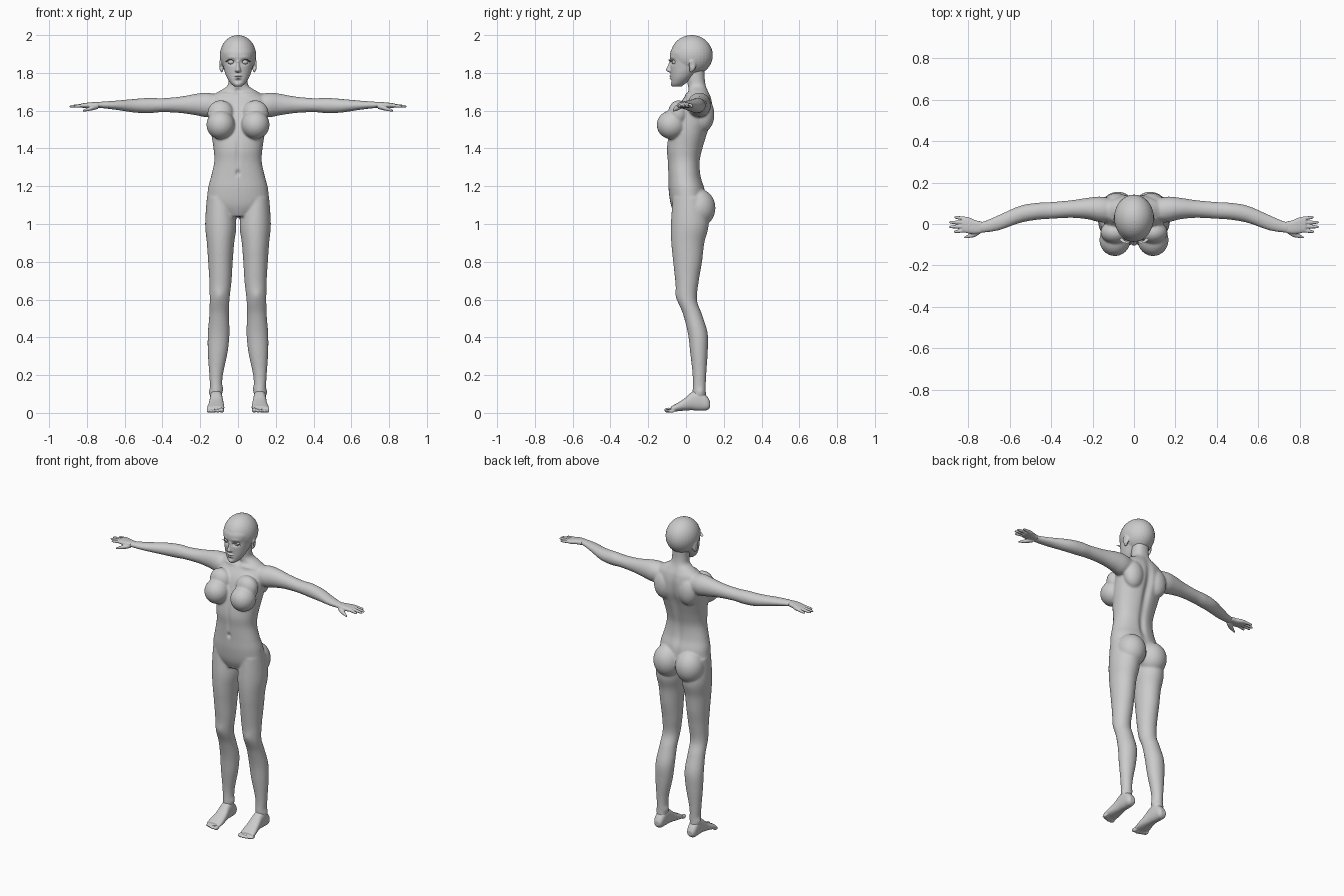
import bpy, bmesh, math
from mathutils import Vector, Matrix

ORDER = {'x': lambda t, a, b: (t, a, b), 'y': lambda t, a, b: (a, t, b), 'z': lambda t, a, b: (a, b, t)}


def spline(rows, steps=6):
    """Catmull-Rom interpolation of section rows."""
    out = []
    for i in range(len(rows) - 1):
        p0, p1, p2, p3 = rows[max(i - 1, 0)], rows[i], rows[i + 1], rows[min(i + 2, len(rows) - 1)]
        for k in range(steps):
            t = k / steps
            out.append([0.5 * (2 * b + (c - a) * t + (2 * a - 5 * b + 4 * c - d) * t * t
                               + (3 * b - a - 3 * c + d) * t ** 3) for a, b, c, d in zip(p0, p1, p2, p3)])
    return out + [list(rows[-1])]


def loft(bm, axis, rows, side=1, power=2.0, n=32):
    """Closed skin through sections (t, a0, a1, b0, b1) along an axis."""
    rings = []
    for t, a0, a1, b0, b1 in spline(rows):
        ring = []
        for k in range(n):
            c, s = math.cos(2 * math.pi * k / n), math.sin(2 * math.pi * k / n)
            a = (a0 + a1) / 2 + (a1 - a0) / 2 * math.copysign(abs(c) ** (2 / power), c)
            b = (b0 + b1) / 2 + (b1 - b0) / 2 * math.copysign(abs(s) ** (2 / power), s)
            x, y, z = ORDER[axis](t, a, b)
            ring.append(bm.verts.new((x * side, y, z)))
        rings.append(ring)
    for r, q in zip(rings, rings[1:]):
        for k in range(n):
            bm.faces.new((r[k], r[(k + 1) % n], q[(k + 1) % n], q[k]))
    bm.faces.new(rings[0])
    bm.faces.new(rings[-1])


def ball(bm, c, r, side=1, tilt=0):
    m = Matrix.Translation((c[0] * side, c[1], c[2])) @ Matrix.Rotation(tilt * side, 4, 'Z') @ Matrix.Diagonal((*r, 1))
    bmesh.ops.create_uvsphere(bm, u_segments=32, v_segments=20, radius=1, matrix=m)


def make(name, bm):
    bmesh.ops.recalc_face_normals(bm, faces=bm.faces[:])
    me = bpy.data.meshes.new(name)
    bm.to_mesh(me)
    bm.free()
    ob = bpy.data.objects.new(name, me)
    bpy.context.collection.objects.link(ob)
    me.shade_smooth()
    return ob


def fuse(name, bm, voxel, smooth, dents=()):
    """Merge overlapping parts to one skin, then push soft dents (centre, radius, move) on both sides."""
    ob = make(name, bm)
    m = ob.modifiers.new("fuse", 'REMESH')
    m.mode, m.voxel_size = 'VOXEL', voxel
    m = ob.modifiers.new("soften", 'SMOOTH')
    m.factor, m.iterations = 0.5, smooth
    dg = bpy.context.evaluated_depsgraph_get()
    me = bpy.data.meshes.new_from_object(ob.evaluated_get(dg))
    ob.modifiers.clear()
    ob.data = me
    for v in me.vertices:
        p = Vector((abs(v.co.x), v.co.y, v.co.z))
        sgn = 1 if v.co.x >= 0 else -1
        for c, r, mv in dents:
            d = sum(((p[i] - c[i]) / r[i]) ** 2 for i in range(3))
            if d < 5:
                w = math.exp(-d)
                v.co += Vector((mv[0] * sgn, mv[1], mv[2])) * w
    me.shade_smooth()
    return ob


# body: torso and neck
bm = bmesh.new()
torso = [(1.04, .07, -.055, .07), (1.10, .155, -.08, .10), (1.18, .160, -.092, .10), (1.25, .143, -.094, .08),
         (1.33, .126, -.097, .075), (1.40, .130, -.102, .09), (1.48, .142, -.09, .115), (1.55, .150, -.07, .138),
         (1.62, .155, -.045, .142), (1.67, .145, -.01, .133), (1.70, .105, .01, .12), (1.73, .058, .01, .107),
         (1.77, .05, .005, .10), (1.83, .05, .01, .10)]
loft(bm, 'z', [(z, -w, w, f, b) for z, w, f, b in torso], power=2.2)
leg = [(1.14, .03, .165, -.07, .10), (1.0, .009, .174, -.08, .12), (.9, .02, .165, -.078, .097),
       (.8, .028, .158, -.068, .085), (.7, .034, .152, -.057, .068), (.6, .045, .150, -.045, .058),
       (.52, .048, .152, -.015, .085), (.42, .045, .160, .01, .115), (.32, .055, .160, .022, .115),
       (.2, .080, .152, .035, .107), (.12, .085, .147, .035, .105), (.06, .085, .147, .03, .11)]
arm = [(.09, .01, .12, 1.58, 1.68), (.16, .008, .132, 1.565, 1.695), (.22, .022, .127, 1.575, 1.69),
       (.30, .03, .115, 1.587, 1.675), (.40, .025, .106, 1.592, 1.666), (.47, .02, .102, 1.587, 1.668),
       (.55, .005, .088, 1.59, 1.662), (.65, -.03, .045, 1.605, 1.653), (.72, -.042, .015, 1.613, 1.648),
       (.75, -.044, .012, 1.615, 1.646)]
for s in (1, -1):
    loft(bm, 'z', leg, s)
    loft(bm, 'x', arm, s)
    ball(bm, (.092, -.077, 1.525), (.075, .078, .076), s)
    ball(bm, (.092, -.04, 1.585), (.07, .055, .07), s)
    ball(bm, (.078, .068, 1.085), (.087, .088, .10), s)
    ball(bm, (.085, .095, 1.58), (.065, .055, .09), s)
body_dents = [
    ((0, .13, 1.5), (.022, .08, .16), (0, -.016, 0)),      # spine groove
    ((0, .08, 1.27), (.02, .06, .1), (0, -.01, 0)),
    ((0, -.10, 1.27), (.01, .03, .014), (0, .012, 0)),     # navel
    ((0, -.10, 1.38), (.012, .04, .08), (0, .006, 0)),     # abdomen line
    ((.07, .0, 1.685), (.05, .04, .01), (0, -.007, .004)),  # collar bone
    ((0, .0, 1.705), (.014, .04, .015), (0, .010, 0)),     # throat notch
    ((.10, -.05, .62), (.03, .04, .035), (0, -.006, 0)),   # knee
    ((.152, .08, .11), (.03, .025, .02), (.008, 0, 0)),    # ankle bones
    ((.08, .07, .125), (.02, .025, .02), (-.007, 0, 0)),
]
fuse("body", bm, .006, 8, body_dents)

# feet
bm = bmesh.new()
foot = [(.128, .098, .135, .03, .06), (.11, .088, .146, .014, .09), (.07, .083, .149, .012, .125),
        (.03, .08, .15, .014, .11), (-.01, .075, .155, .012, .075), (-.05, .072, .163, .008, .05),
        (-.08, .074, .165, .006, .034)]
for s in (1, -1):
    loft(bm, 'y', foot, s, power=2.4)
    for x, y, r in ((.086, -.095, .0135), (.107, -.094, .010), (.125, -.089, .0095), (.142, -.083, .009), (.157, -.076, .0085)):
        ball(bm, (x, y, r + .001), (r, .02, r), s)
fuse("feet", bm, .004, 4)

# hands: palm, four fingers, thumb
bm = bmesh.new()
palm = [(.735, -.043, .012, 1.616, 1.645), (.765, -.047, .018, 1.615, 1.645), (.80, -.045, .033, 1.614, 1.642),
        (.83, -.038, .035, 1.616, 1.638)]
fingers = [((.815, -.031), (.870, -.038)), ((.82, -.012), (.893, -.014)),
           ((.82, .008), (.893, .008)), ((.81, .026), (.868, .033))]
for s in (1, -1):
    loft(bm, 'x', palm, s, power=2.6)
    for (x0, y0), (x1, y1) in fingers:
        rows = []
        for f, r in ((0, .009), (.5, .0085), (.85, .007), (1, .003)):
            x, y, z = x0 + (x1 - x0) * f, y0 + (y1 - y0) * f, 1.628 - .006 * f
            rows.append((x, y - r, y + r, z - r, z + r))
        loft(bm, 'x', rows, s, n=12)
    loft(bm, 'x', [(.74, -.045, -.015, 1.610, 1.635), (.77, -.063, -.03, 1.602, 1.628),
                   (.80, -.068, -.050, 1.597, 1.615), (.82, -.070, -.062, 1.595, 1.604)], s, n=16)
fuse("hands", bm, .0032, 3)

# head: skull, face, nose, lips, ears
bm = bmesh.new()
ball(bm, (0, .030, 1.893), (.096, .112, .107))
face = [(1.727, .018, -.070, -.025), (1.742, .036, -.078, -.005), (1.77, .056, -.080, .03), (1.80, .069, -.081, .06),
        (1.83, .077, -.083, .09), (1.87, .084, -.084, .11), (1.91, .088, -.083, .11), (1.95, .07, -.062, .09)]
loft(bm, 'z', [(z, -w, w, f, b) for z, w, f, b in face], power=2.1)
nose = [(1.803, .012, -.092, -.06), (1.811, .017, -.104, -.06), (1.82, .014, -.105, -.06),
        (1.84, .009, -.096, -.06), (1.865, .009, -.088, -.06)]
loft(bm, 'z', [(z, -w, w, f, b) for z, w, f, b in nose], n=20)
ball(bm, (0, -.079, 1.783), (.021, .011, .006))
ball(bm, (0, -.077, 1.772), (.018, .011, .006))
ball(bm, (0, -.066, 1.742), (.02, .015, .015))
for s in (1, -1):
    ball(bm, (.09, .035, 1.842), (.009, .02, .032), s, .4)
    ball(bm, (.086, .028, 1.818), (.008, .012, .016), s, .3)
face_dents = [
    ((.036, -.08, 1.857), (.022, .03, .013), (0, .014, 0)),   # eye sockets
    ((.04, -.08, 1.882), (.03, .03, .009), (0, -.003, 0)),    # brows
    ((0, -.09, 1.7775), (.022, .02, .003), (0, .006, 0)),     # mouth line
    ((0, -.08, 1.758), (.02, .02, .007), (0, .004, 0)),       # below the lips
    ((.103, .03, 1.842), (.01, .01, .016), (-.005, 0, 0)),    # ear hollow
]
fuse("head", bm, .0035, 4, face_dents)

# eyes
bm = bmesh.new()
for s in (1, -1):
    ball(bm, (.036, -.059, 1.857), (.018, .017, .013), s)
make("eyes", bm)

# eyelashes
bm = bmesh.new()
lash = [(.020, -.078, 1.858), (.030, -.083, 1.867), (.043, -.081, 1.868), (.054, -.073, 1.861), (.060, -.067, 1.858)]
for s in (1, -1):
    pts = spline(lash, 4)
    pairs = [(bm.verts.new((x * s, y, z)), bm.verts.new(((x + .25 * (x - .02)) * s, y - .010, z + .003))) for x, y, z in pts]
    for (a, b), (c, d) in zip(pairs, pairs[1:]):
        bm.faces.new((a, b, d, c))
make("eyelashes", bm)
